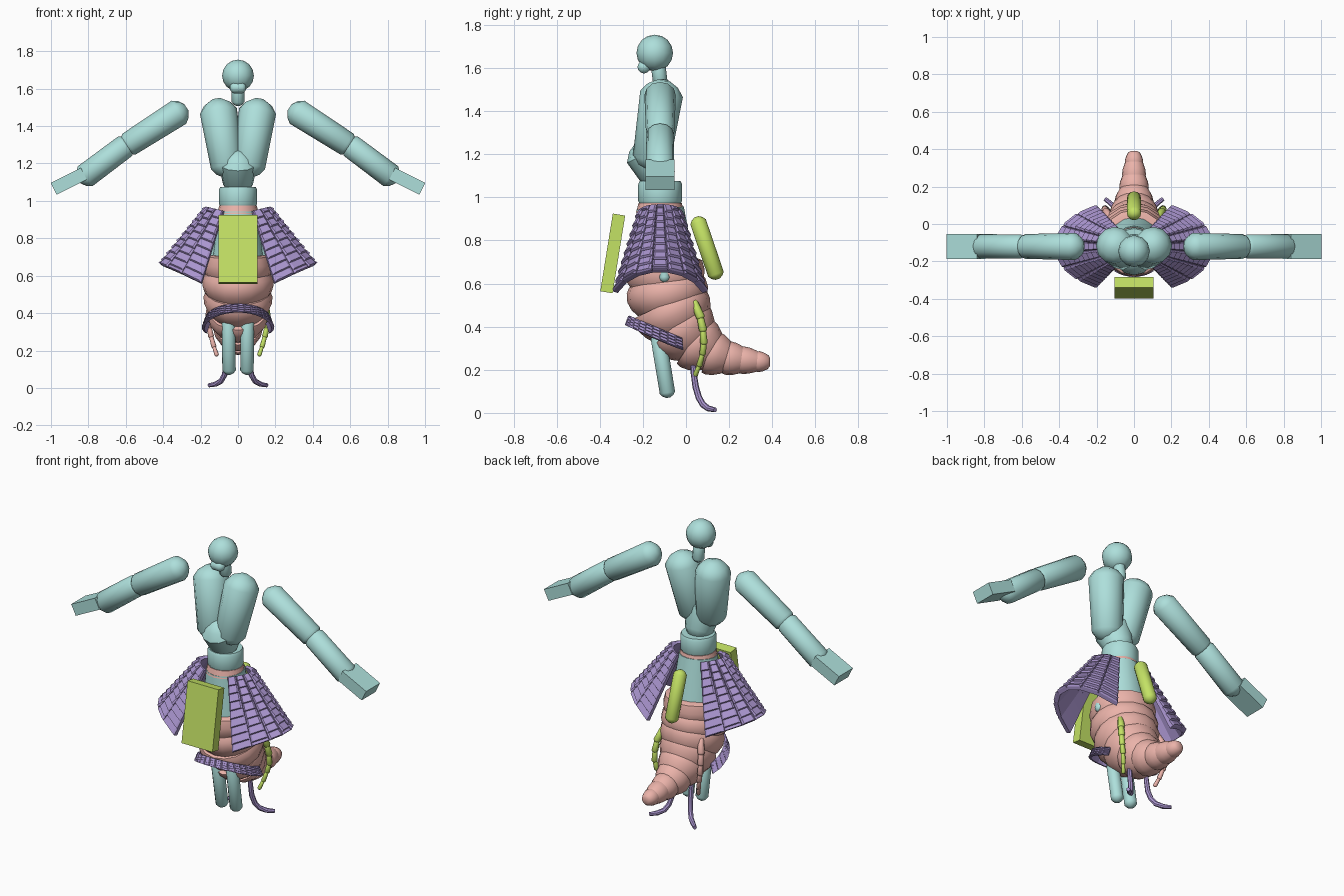
import bpy, bmesh
from math import sin, cos, pi, radians
from mathutils import Vector as V

if "Cube" in bpy.data.objects:
    bpy.data.objects.remove(bpy.data.objects["Cube"])


def mat(name, c):
    m = bpy.data.materials.new(name)
    m.diffuse_color = (*c, 1)
    m.use_nodes = True
    m.node_tree.nodes["Principled BSDF"].inputs["Base Color"].default_value = m.diffuse_color
    return m


TEAL = mat("teal", (0.42, 0.74, 0.71))
PINK = mat("pink", (0.83, 0.45, 0.40))
PURPLE = mat("purple", (0.40, 0.30, 0.62))
GREEN = mat("green", (0.55, 0.76, 0.13))


def finish(name, bm, m, smooth=True):
    bmesh.ops.recalc_face_normals(bm, faces=bm.faces)
    me = bpy.data.meshes.new(name)
    bm.to_mesh(me)
    bm.free()
    me.materials.append(m)
    ob = bpy.data.objects.new(name, me)
    bpy.context.collection.objects.link(ob)
    if smooth:
        bpy.context.view_layer.objects.active = ob
        bpy.ops.object.select_all(action='DESELECT')
        ob.select_set(True)
        bpy.ops.object.shade_smooth_by_angle(angle=radians(40))
    return ob


def rings(bm, pts, rad, n=12, flat=1.0):
    """Sweep closed rings along a path and cap the ends."""
    pts = [V(p) for p in pts]
    d = pts[-1] - pts[0]
    ref = V((0, 1, 0)) if abs(d.x) > abs(d.y) + 0.05 else V((1, 0, 0))
    loops = []
    for i, (p, r) in enumerate(zip(pts, rad)):
        t = (pts[min(i + 1, len(pts) - 1)] - pts[max(i - 1, 0)]).normalized()
        u = (ref - t * ref.dot(t)).normalized()
        w = t.cross(u)
        loops.append([bm.verts.new(p + u * r * cos(2 * pi * k / n) + w * r * flat * sin(2 * pi * k / n))
                      for k in range(n)])
    for a, b in zip(loops, loops[1:]):
        for k in range(n):
            bm.faces.new((a[k], a[(k + 1) % n], b[(k + 1) % n], b[k]))
    bm.faces.new(loops[0])
    bm.faces.new(loops[-1])


def tube(name, pts, rad, m, n=12, flat=1.0):
    bm = bmesh.new()
    rings(bm, pts, rad, n, flat)
    return finish(name, bm, m)


def capsule_into(bm, p0, p1, r0, r1, n=12, flat=1.0):
    p0, p1 = V(p0), V(p1)
    d = (p1 - p0).normalized()
    steps = [radians(a) for a in (75, 45, 18)]
    pts = [p0 - d * r0 * sin(a) for a in steps] + [p1 + d * r1 * sin(a) for a in reversed(steps)]
    rad = [r0 * cos(a) for a in steps] + [r1 * cos(a) for a in reversed(steps)]
    rad[2], rad[3] = r0, r1
    rings(bm, pts, rad, n, flat)


def capsule(name, p0, p1, r0, r1, m, n=12, flat=1.0):
    bm = bmesh.new()
    capsule_into(bm, p0, p1, r0, r1, n, flat)
    return finish(name, bm, m)


def ball(name, p, r, m):
    bm = bmesh.new()
    bmesh.ops.create_uvsphere(bm, u_segments=12, v_segments=8, radius=r)
    bmesh.ops.translate(bm, verts=bm.verts, vec=p)
    return finish(name, bm, m)


def box(name, p, size, rx, ry, m):
    bpy.ops.mesh.primitive_cube_add(size=1, location=p, rotation=(rx, ry, 0))
    ob = bpy.context.object
    ob.name, ob.scale = name, size
    ob.data.materials.append(m)


def tiles(name, surf, cols, rows, thick, m, stagger=True):
    """Cover the surface surf(u, v) with overlapping chamfered plates."""
    bm = bmesh.new()
    for c in range(cols):
        off = 0.5 if stagger and c % 2 else 0
        for j in range(-1 if off else 0, rows):
            v0, v1 = max((j + off) / rows, 0), min((j + off + 1.1) / rows, 1)
            u0, u1 = c / cols, (c + 1) / cols
            base = [surf(u0, v0), surf(u1, v0), surf(u1, v1), surf(u0, v1)]
            nor = (base[1] - base[0]).cross(base[3] - base[0]).normalized()
            mid = sum(base, V()) / 4
            if nor.dot(mid - V((0, -0.11, mid.z))) < 0:
                nor = -nor
            lift = [0.35, 0.35, 0.65, 0.65]
            inner = [bm.verts.new(p - nor * thick * 0.35) for p in base]
            edge = [bm.verts.new(p + nor * thick * l * 0.6) for p, l in zip(base, lift)]
            top = [bm.verts.new(mid + (p - mid) * 0.78 + nor * thick * l) for p, l in zip(base, lift)]
            for a, b in ((inner, edge), (edge, top)):
                for k in range(4):
                    bm.faces.new((a[k], a[(k + 1) % 4], b[(k + 1) % 4], b[k]))
            bm.faces.new(inner)
            bm.faces.new(top)
    finish(name, bm, m, False)


# Head, jaw, neck and trunk
ball("head", (0, -0.145, 1.67), 0.085, TEAL)
capsule("jaw", (-0.015, -0.195, 1.605), (0.015, -0.195, 1.605), 0.03, 0.03, TEAL)
capsule("neck", (0, -0.12, 1.54), (0, -0.13, 1.62), 0.034, 0.034, TEAL)
capsule("belly", (0, -0.165, 1.175), (0, -0.135, 1.11), 0.105, 0.08, TEAL)
tube("waist", [(0, -0.12, z) for z in (0.97, 0.985, 1.06, 1.075)], (0.095, 0.102, 0.102, 0.095), TEAL, 16)
tube("waist_ring", [(0, -0.12, 0.93), (0, -0.12, 0.975)], (0.112, 0.1), PINK, 16)
tube("hips", [(0, -0.12, 0.95), (0, -0.11, 0.8), (0, -0.1, 0.66)], (0.11, 0.128, 0.145), TEAL, 16)

for s, side in ((1, "right"), (-1, "left")):
    # Chest lobes, arms and legs
    capsule("chest_" + side, (0.1 * s, -0.118, 1.45), (0.062 * s, -0.155, 1.21), 0.1, 0.088, TEAL)
    capsule("upper_arm_" + side, (0.335 * s, -0.12, 1.462), (0.565 * s, -0.12, 1.315), 0.073, 0.066, TEAL)
    capsule("forearm_" + side, (0.62 * s, -0.12, 1.28), (0.8 * s, -0.12, 1.145), 0.064, 0.066, TEAL)
    box("hand_" + side, (0.905 * s, -0.12, 1.105), (0.18, 0.135, 0.07), 0, 0.46 * s, TEAL)
    capsule("thigh_" + side, (0.08 * s, -0.11, 0.85), (0.165 * s, -0.1, 0.63), 0.05, 0.025, TEAL)
    capsule("leg_" + side, (0.05 * s, -0.13, 0.36), (0.048 * s, -0.088, 0.105), 0.036, 0.036, TEAL)

    # Flared skirt half made of plated columns
    def skirt(u, v, s=s):
        a = radians(-62 + 124 * u)
        q = (u * 2 - 1) ** 2
        x = (0.165 + 0.25 * v) * cos(a)
        y = -0.12 + (0.1 + 0.135 * v) * sin(a)
        return V((x * s, y, 0.965 - 0.02 * q - (0.305 + 0.08 * q) * v))
    tiles("skirt_" + side, skirt, 7, 9, 0.032, PURPLE)

    # Jointed side limb
    path = [V(p) for p in ((0.13, 0.04, 0.51), (0.148, 0.065, 0.45), (0.155, 0.078, 0.39), (0.155, 0.083, 0.33),
                           (0.145, 0.078, 0.28), (0.13, 0.063, 0.225), (0.115, 0.045, 0.18))]
    bm = bmesh.new()
    for i, (a, b) in enumerate(zip(path, path[1:])):
        r = 0.021 - 0.0018 * i
        capsule_into(bm, (a.x * s, a.y, a.z), (b.x * s, b.y, b.z), r * 0.8, r, 8)
    finish("side_limb_" + side, bm, GREEN if s > 0 else PINK)

    # Thin trailing foot
    foot = [(0.06, 0.03, 0.26), (0.06, 0.035, 0.19), (0.062, 0.045, 0.12), (0.072, 0.06, 0.07),
            (0.09, 0.08, 0.037), (0.12, 0.105, 0.02), (0.155, 0.135, 0.014)]
    tube("thin_foot_" + side, [(x * s, y, z) for x, y, z in foot],
         (0.01, 0.014, 0.015, 0.015, 0.015, 0.014, 0.011), PURPLE, 8)

# Segmented abdomen curling back into a tail
spine = [(-0.1, 0.71, 0.17), (-0.095, 0.6, 0.182), (-0.075, 0.5, 0.182), (-0.03, 0.405, 0.165),
         (0.04, 0.33, 0.135), (0.115, 0.28, 0.105), (0.19, 0.255, 0.079), (0.26, 0.245, 0.064),
         (0.33, 0.238, 0.05), (0.39, 0.235, 0.036)]
bm = bmesh.new()
for i, ((y0, z0, r0), (y1, z1, r1)) in enumerate(zip(spine, spine[1:])):
    a, b = V((0, y0, z0)), V((0, y1, z1))
    ts = (-0.15, 0.1, 0.5, 0.9, 1.2) if i < 8 else (-0.1, 0.15, 0.5, 0.85, 1)
    ks = (0.93, 1.02, 1.05, 0.98, 0.85) if i < 8 else (0.9, 1.02, 1.0, 0.85, 0.5)
    if i == 0:
        ts, ks = (0, 0.08, 0.5, 0.9, 1.2), (0.9, 1.02, 1.05, 0.98, 0.85)
    rings(bm, [a.lerp(b, t) for t in ts], [(r0 + (r1 - r0) * t) * k for t, k in zip(ts, ks)], 16)
finish("abdomen", bm, PINK)


# Small plated belt round the front of the abdomen
def belt(u, v):
    a = radians(-112 + 224 * u)
    q = 1 - cos(a)
    return V(((0.165 + 0.02 * v) * sin(a), -0.085 - (0.175 + 0.015 * v) * cos(a),
              0.45 - 0.075 * q - (0.045 + 0.01 * sin(a) ** 2) * v))


tiles("belt", belt, 20, 4, 0.016, PURPLE)

# Hanging front panel and rear pad
box("front_panel", (0, -0.34, 0.74), (0.21, 0.058, 0.365), -0.16, 0, GREEN)
capsule("rear_pad", (0, 0.06, 0.875), (0, 0.135, 0.655), 0.038, 0.038, GREEN)
